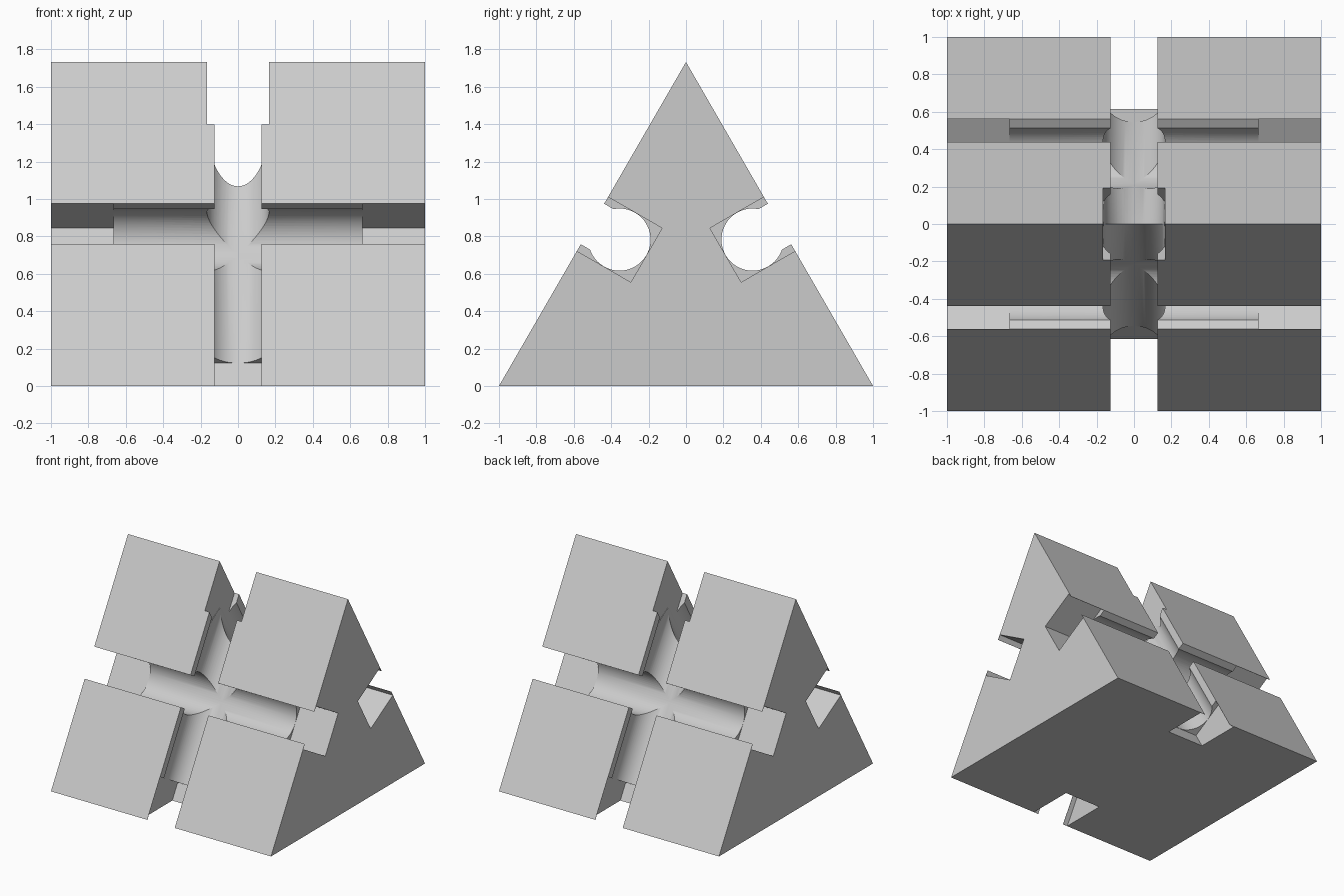
import bpy, bmesh, math
from mathutils import Matrix, Vector

if "Cube" in bpy.data.objects:
    bpy.data.objects.remove(bpy.data.objects["Cube"], do_unlink=True)

HEIGHT = math.sqrt(3)
THROAT = 0.125       # half width of the slot opening
RADIUS = 1 / 6       # half width of the channel below it
DEPTH = 1 / 3
MID = 2 / 3          # half length of the round part of the channel
SKIN = 0.002         # thin lip left over the square end pockets
OUT = 0.05           # how far cutters reach outside the body

grey = bpy.data.materials.new("light_grey")
grey.use_nodes = True
colour = (0.6, 0.6, 0.6, 1)
grey.diffuse_color = colour
grey.node_tree.nodes["Principled BSDF"].inputs["Base Color"].default_value = colour


def make_object(name, bm):
    bmesh.ops.recalc_face_normals(bm, faces=bm.faces[:])
    mesh = bpy.data.meshes.new(name)
    bm.to_mesh(mesh)
    bm.free()
    mesh.materials.append(grey)
    obj = bpy.data.objects.new(name, mesh)
    bpy.context.collection.objects.link(obj)
    return obj


def box(low, high):
    low, high = Vector(low), Vector(high)
    bm = bmesh.new()
    place = Matrix.Translation((low + high) / 2) @ Matrix.Diagonal((high - low).to_4d())
    bmesh.ops.create_cube(bm, size=1, matrix=place)
    return bm


def rod(radius):
    bm = bmesh.new()
    place = Matrix.Translation((0, 0, -RADIUS)) @ Matrix.Rotation(math.pi / 2, 4, 'Y')
    bmesh.ops.create_cone(bm, cap_ends=True, segments=64, radius1=radius,
                          radius2=radius, depth=2 * MID + 0.01, matrix=place)
    return bm


def throat():
    return box((-1 - OUT, -THROAT, -RADIUS), (1 + OUT, THROAT, OUT))


def pocket(low, high, top):
    return box((low, -RADIUS, -DEPTH), (high, RADIUS, top))


def face_frame(turn, spin):
    return (Matrix.Rotation(turn, 4, 'Z') @ Matrix.Translation((0, -0.5, HEIGHT / 2))
            @ Matrix.Rotation(math.pi / 3, 4, 'X') @ Matrix.Rotation(spin, 4, 'Z'))


# Front half of the triangular prism
bm = bmesh.new()
end = bm.faces.new([bm.verts.new((-1, y, z)) for y, z in ((-1, 0), (0, 0), (0, HEIGHT))])
sweep = bmesh.ops.extrude_face_region(bm, geom=[end])
bmesh.ops.translate(bm, vec=(2, 0, 0),
                    verts=[g for g in sweep["geom"] if isinstance(g, bmesh.types.BMVert)])
body = make_object("slotted_wedge", bm)

# Crossed channels in the front slope, and the rear channel where it breaks through the ridge
across = face_frame(0, 0)
upward = face_frame(0, math.pi / 2)
rear = face_frame(math.pi, math.pi / 2)
pieces = [
    (throat(), across),
    (rod(RADIUS - 0.0005), across),
    (pocket(-1 - OUT, -MID, -SKIN), across),
    (pocket(MID, 1 + OUT, -SKIN), across),
    (throat(), upward),
    (rod(RADIUS - 0.001), upward),
    (pocket(-1 - OUT, -MID, -SKIN), upward),
    (pocket(MID, 1 + OUT, OUT), upward),
    (rod(RADIUS - 0.001), rear),
    (pocket(MID, 1 + OUT, OUT), rear),
]

bpy.ops.object.select_all(action='DESELECT')
body.select_set(True)
bpy.context.view_layer.objects.active = body
for piece, frame in pieces:
    piece.transform(frame)
    cutter = make_object("channel_cutter", piece)
    cut = body.modifiers.new("channel", 'BOOLEAN')
    cut.operation = 'DIFFERENCE'
    cut.solver = 'EXACT'
    cut.object = cutter
    bpy.ops.object.modifier_apply(modifier=cut.name)
    bpy.data.objects.remove(cutter, do_unlink=True)

# Open the middle plane and mirror the half to the back
bm = bmesh.new()
bm.from_mesh(body.data)
middle = [f for f in bm.faces if all(abs(v.co.y) < 0.0001 for v in f.verts)]
bmesh.ops.delete(bm, geom=middle, context='FACES')
bm.to_mesh(body.data)
bm.free()
mirror = body.modifiers.new("back_half", 'MIRROR')
mirror.use_axis = (False, True, False)
mirror.merge_threshold = 0.0002
bpy.ops.object.modifier_apply(modifier=mirror.name)

bpy.ops.object.shade_smooth_by_angle(angle=math.radians(25))
